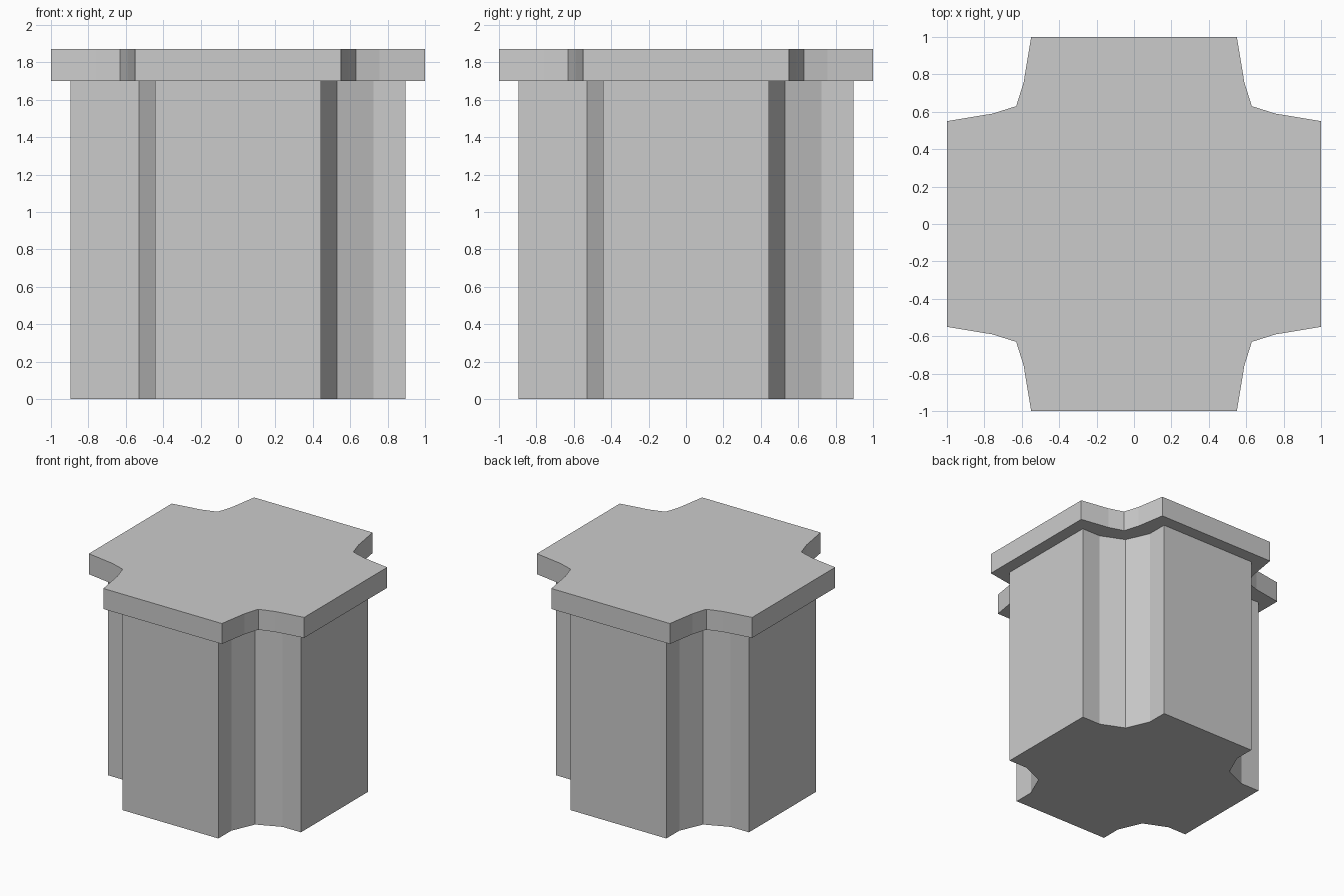
import bpy, bmesh

if "Cube" in bpy.data.objects:
    bpy.data.objects.remove(bpy.data.objects["Cube"])


def cross_prism(name, corner, z0, z1):
    """Extrude a plus-shaped outline made by turning one corner profile four times."""
    outline = []
    for turn in range(4):
        for x, y in corner:
            for _ in range(turn):
                x, y = -y, x
            outline.append((x, y))
    bm = bmesh.new()
    base = bm.faces.new([bm.verts.new((x, y, z0)) for x, y in outline])
    bm.normal_update()
    top = bmesh.ops.extrude_face_region(bm, geom=[base], use_keep_orig=True)["geom"]
    moved = [v for v in top if isinstance(v, bmesh.types.BMVert)]
    bmesh.ops.translate(bm, verts=moved, vec=(0, 0, z1 - z0))
    bmesh.ops.recalc_face_normals(bm, faces=bm.faces)
    mesh = bpy.data.meshes.new(name)
    bm.to_mesh(mesh)
    bm.free()
    obj = bpy.data.objects.new(name, mesh)
    bpy.context.collection.objects.link(obj)
    return obj


def mirrored(half):
    """Complete a notch profile by reflecting it across the diagonal."""
    return half + [(y, x) for x, y in reversed(half[:-1])]


# Column with notched corners
cross_prism("column", mirrored([(0.896, 0.445), (0.725, 0.445), (0.53, 0.53)]), 0, 1.70)

# Overhanging cap plate
cross_prism("cap_plate", mirrored([(1.0, 0.55), (0.757, 0.59), (0.63, 0.63)]), 1.70, 1.872)
